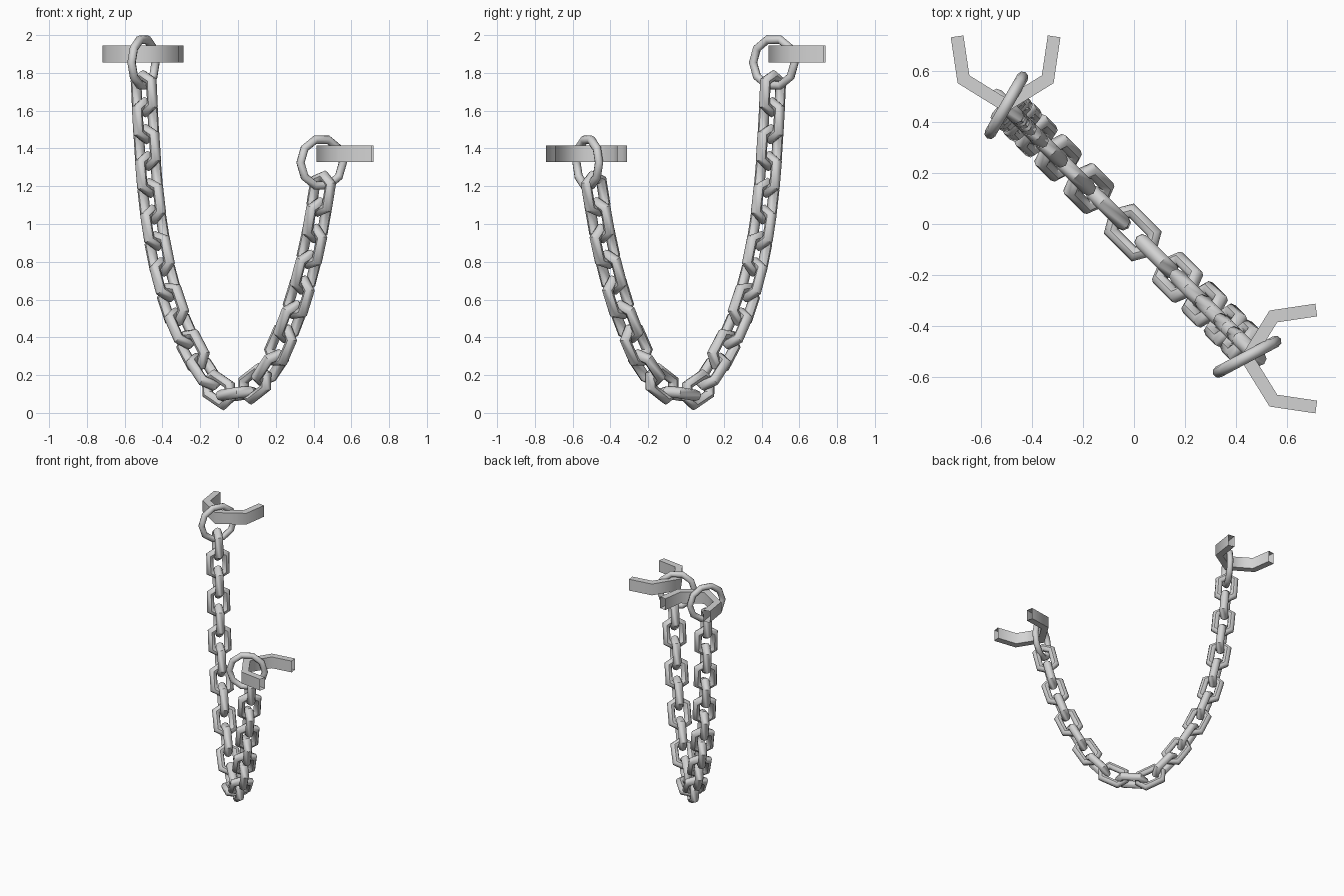
import bpy, bmesh
from math import sin, cos, pi, radians, hypot
from mathutils import Vector, Matrix

cube = bpy.data.objects.get("Cube")
if cube:
    bpy.data.objects.remove(cube, do_unlink=True)

COLOUR = (0.65, 0.65, 0.65, 1)
iron = bpy.data.materials.new("grey_iron")
iron.use_nodes = True
iron.diffuse_color = COLOUR
iron.node_tree.nodes["Principled BSDF"].inputs["Base Color"].default_value = COLOUR


def add_object(name, mesh, matrix):
    ob = bpy.data.objects.new(name, mesh)
    bpy.context.collection.objects.link(ob)
    ob.matrix_world = matrix
    return ob


def finish(bm, name):
    bmesh.ops.recalc_face_normals(bm, faces=bm.faces)
    mesh = bpy.data.meshes.new(name)
    bm.to_mesh(mesh)
    bm.free()
    mesh.materials.append(iron)
    return mesh


def loop_mesh(name, major, minor, sides, stretch=0.0, tube=8):
    """Round-section loop in the local xy plane, its halves pulled apart along x."""
    bm = bmesh.new()
    rows = []
    for i in range(sides):
        a = 2 * pi * i / sides
        shift = stretch if cos(a) > 0 else -stretch
        row = []
        for j in range(tube):
            b = 2 * pi * j / tube
            r = major + minor * cos(b)
            row.append(bm.verts.new((r * cos(a) + shift, r * sin(a), minor * sin(b))))
        rows.append(row)
    for i in range(sides):
        p, q = rows[i], rows[(i + 1) % sides]
        for j in range(tube):
            k = (j + 1) % tube
            bm.faces.new((p[j], q[j], q[k], p[k]))
    return finish(bm, name)


def smooth(ob, angle):
    bpy.ops.object.select_all(action='DESELECT')
    ob.select_set(True)
    bpy.context.view_layer.objects.active = ob
    bpy.ops.object.shade_smooth_by_angle(angle=radians(angle))


def frame(origin, x_axis, y_axis):
    z_axis = x_axis.cross(y_axis)
    m = Matrix((x_axis, y_axis, z_axis)).transposed().to_4x4()
    m.translation = origin
    return m


UP = Vector((0, 0, 1))
ALONG = Vector((1, -1, 0)).normalized()   # horizontal run of the chain
ACROSS = Vector((1, 1, 0)).normalized()
OFFSET = Vector((-0.019, -0.019, 0))


def resample(path, count):
    """Points evenly spaced along a polyline of (run, height)."""
    lengths = [hypot(b[0] - a[0], b[1] - a[1]) for a, b in zip(path, path[1:])]
    result = []
    for i in range(count + 1):
        d = sum(lengths) * i / count
        for a, b, l in zip(path, path[1:], lengths):
            if d <= l + 1e-6:
                break
            d -= l
        t = min(d / l, 1)
        result.append(OFFSET + ALONG * (a[0] + (b[0] - a[0]) * t)
                      + UP * (a[1] + (b[1] - a[1]) * t))
    return result


# Hanging chain: both sides start at the lowest, flat link
long_side = [(.02, .10), (-.10, .107), (-.228, .222), (-.39, .44), (-.50, .653),
             (-.583, .918), (-.635, 1.21), (-.666, 1.553), (-.675, 1.69)]
short_side = [(.02, .10), (.135, .142), (.263, .23), (.397, .44), (.502, .653),
              (.593, .918), (.645, 1.13), (.65, 1.16)]
LONG, SHORT = 13, 9
centres = resample(long_side, LONG)[::-1] + resample(short_side, SHORT)[1:]

link_mesh = loop_mesh("chain_link", 0.066, 0.030, 6, stretch=0.030)
for i, c in enumerate(centres):
    before, after = centres[max(i - 1, 0)], centres[min(i + 1, len(centres) - 1)]
    tangent = (after - before).normalized()
    # Neighbouring links are turned a quarter around the chain
    width = ACROSS if (i - LONG) % 2 == 0 else ACROSS.cross(tangent)
    link = add_object("chain_link_%02d" % i, link_mesh, frame(c, tangent, width))
smooth(link, 50)

# Rings at the two ends
ring_mesh = loop_mesh("end_ring", 0.127, 0.023, 10)
for name, pos, angle in (("upper_ring", (-0.50, 0.465, 1.855), 60),
                         ("lower_ring", (0.443, -0.52, 1.325), 28)):
    a = radians(angle)
    ring = add_object(name, ring_mesh, frame(Vector(pos), Vector((cos(a), sin(a), 0)), UP))
smooth(ring, 50)


# Bent wall brackets: hollow rectangular bars, open at the tips
def bracket_mesh(name, thick=0.05, height=0.088):
    path = [Vector(p) for p in ((-.19, .27), (-.165, .102), (0, 0), (.165, .102), (.19, .27))]
    bm = bmesh.new()
    rows = []
    for i, p in enumerate(path):
        dirs = [(b - a).normalized() for a, b in zip(path, path[1:])][max(i - 1, 0):i + 1]
        normals = [Vector((-d.y, d.x)) for d in dirs]
        n = sum(normals, Vector((0, 0))).normalized()
        n *= thick / 2 / n.dot(normals[0])
        rows.append([bm.verts.new((p.x + s * n.x, p.y + s * n.y, h * height / 2))
                     for s, h in ((-1, -1), (1, -1), (1, 1), (-1, 1))])
    for p, q in zip(rows, rows[1:]):
        for j in range(4):
            k = (j + 1) % 4
            bm.faces.new((p[j], q[j], q[k], p[k]))
    return finish(bm, name)


bar = bracket_mesh("wall_bracket")
for name, pos, turn in (("upper_bracket", (-0.503, 0.465, 1.9), 0),
                        ("lower_bracket", (0.444, -0.527, 1.371), -90)):
    bracket = add_object(name, bar, Matrix.Translation(pos) @ Matrix.Rotation(radians(turn), 4, 'Z'))
smooth(bracket, 65)
